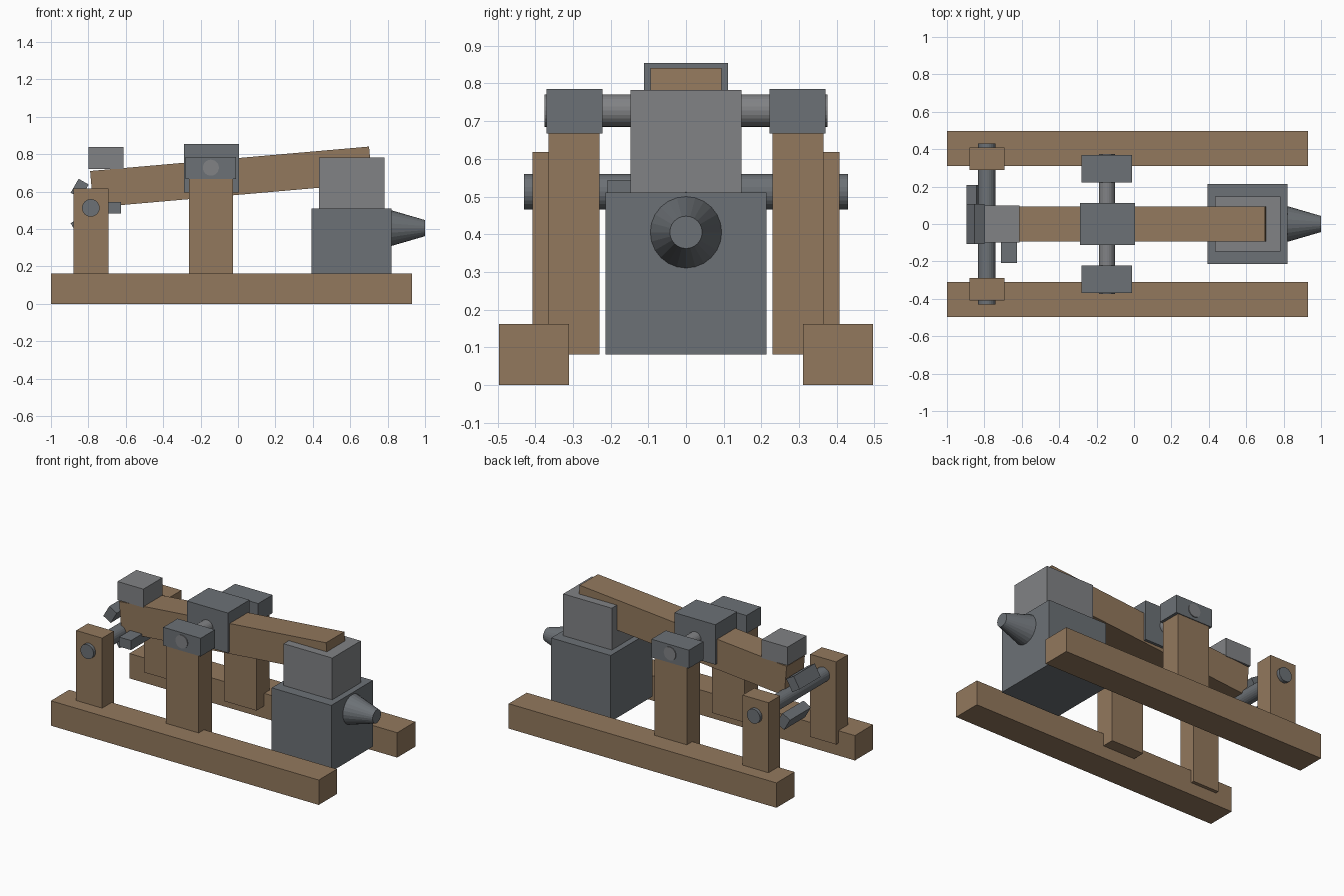
import bpy, math
from mathutils import Matrix, Vector

if "Cube" in bpy.data.objects:
    bpy.data.objects.remove(bpy.data.objects["Cube"])


def material(name, rgb):
    m = bpy.data.materials.new(name)
    m.diffuse_color = (*rgb, 1)
    m.use_nodes = True
    m.node_tree.nodes["Principled BSDF"].inputs["Base Color"].default_value = m.diffuse_color
    return m


WOOD = material("oak", (0.29, 0.19, 0.11))
IRON = material("dark_iron", (0.15, 0.165, 0.18))
STEEL = material("steel", (0.22, 0.225, 0.235))


def finish(ob, name, mat):
    ob.name = ob.data.name = name
    ob.data.materials.append(mat)
    return ob


def box(name, mat, x, y, z, tilt=0.0):
    """Box from (min, max) ranges, turned about y by tilt degrees round its centre."""
    bpy.ops.mesh.primitive_cube_add(size=1)
    ob = bpy.context.object
    size = [r[1] - r[0] for r in (x, y, z)]
    mid = [(r[0] + r[1]) / 2 for r in (x, y, z)]
    ob.data.transform(Matrix.Diagonal((*size, 1)))
    ob.location = mid
    ob.rotation_euler.y = math.radians(tilt)
    return finish(ob, name, mat)


def axle(name, mat, x, z, radius, half):
    bpy.ops.mesh.primitive_cylinder_add(vertices=24, radius=radius, depth=2 * half,
                                        location=(x, 0, z), rotation=(math.pi / 2, 0, 0))
    return finish(bpy.context.object, name, mat)


# Paired frame parts
for side, s in (("front", -1), ("back", 1)):
    def span(a, b):
        return tuple(sorted((s * a, s * b)))
    box(side + "_sill_beam", WOOD, (-1, 0.93), span(0.31, 0.497), (0, 0.162))
    box(side + "_cam_post", WOOD, (-0.88, -0.693), span(0.288, 0.408), (0.08, 0.618))
    box(side + "_pivot_post", WOOD, (-0.262, -0.028), span(0.23, 0.365), (0.08, 0.67))
    box(side + "_bearing_block", IRON, (-0.28, -0.01), span(0.222, 0.37), (0.667, 0.785))

# Helve with its pivot
box("helve", WOOD, (-0.785, 0.712), (-0.094, 0.094), (0.58, 0.776), tilt=-5)
box("helve_collar", IRON, (-0.29, 0.005), (-0.112, 0.112), (0.595, 0.855))
axle("pivot_shaft", STEEL, -0.145, 0.728, 0.043, 0.375)
box("tail_strike_plate", STEEL, (-0.80, -0.613), (-0.098, 0.098), (0.72, 0.84))

# Cam shaft and its three staggered cams
cx, cz, reach = -0.787, 0.513, 0.119
axle("cam_shaft", IRON, cx, cz, 0.047, 0.43)
for i in range(3):
    a = math.radians(120 * i)
    x, z, y = cx + reach * math.cos(a), cz + reach * math.sin(a), -0.1 + 0.1 * i
    box(f"cam_{i + 1}", IRON, (x - 0.043, x + 0.043), (y - 0.108, y + 0.108),
        (z - 0.031, z + 0.031), tilt=120 * i)

# Hammer head, anvil and horn
box("hammer_head", STEEL, (0.432, 0.782), (-0.147, 0.147), (0.505, 0.783))
box("anvil", IRON, (0.393, 0.822), (-0.214, 0.214), (0.08, 0.511))
bpy.ops.mesh.primitive_cone_add(vertices=24, radius1=0.107, radius2=0.043, depth=0.22,
                                location=(0.89, 0, 0.405), rotation=(0, math.pi / 2, 0))
finish(bpy.context.object, "anvil_horn", IRON)
